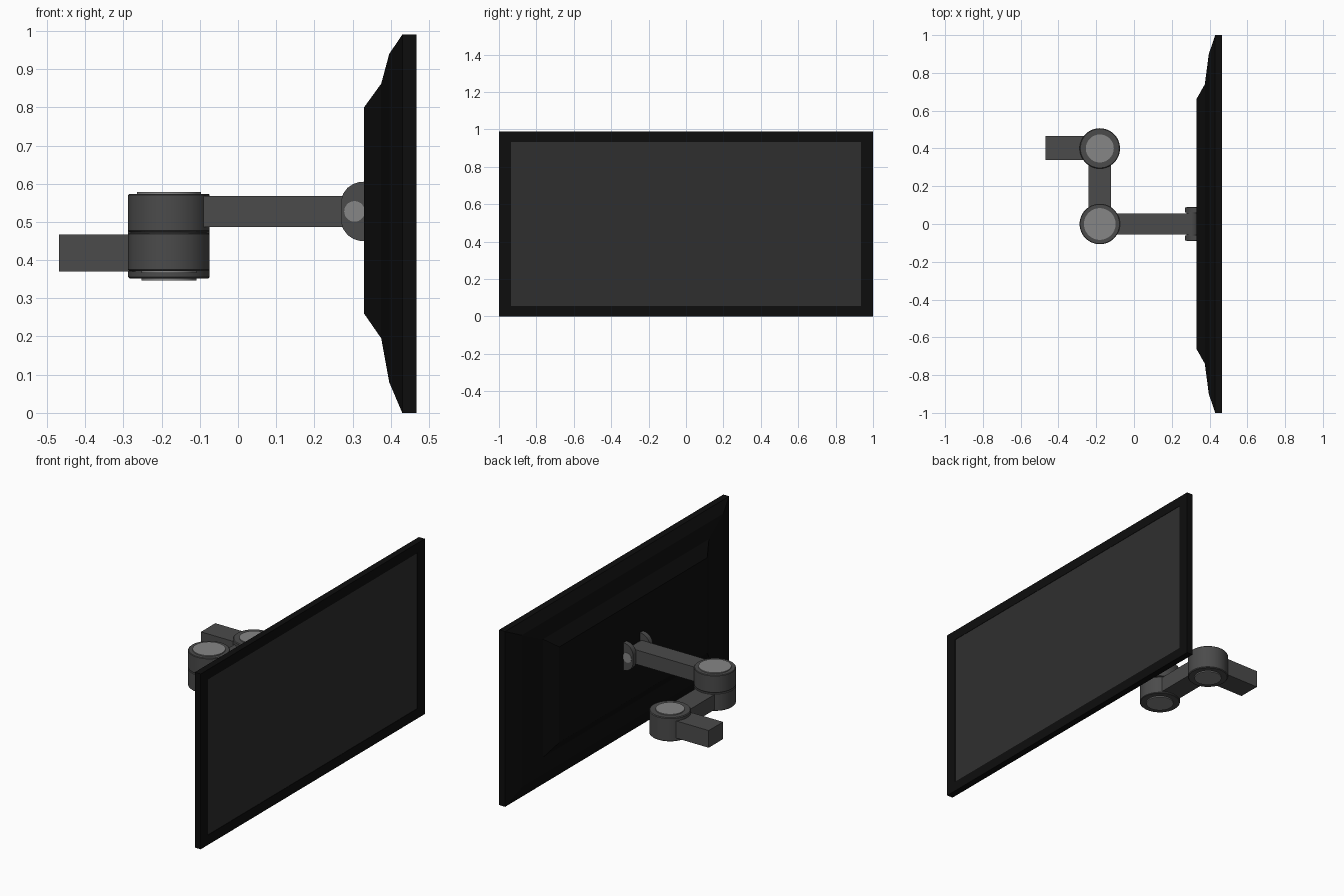
import bpy, bmesh, math

if "Cube" in bpy.data.objects:
    bpy.data.objects.remove(bpy.data.objects["Cube"])


def mat(name, v):
    m = bpy.data.materials.new(name)
    m.diffuse_color = (v, v, v, 1)
    m.use_nodes = True
    m.node_tree.nodes["Principled BSDF"].inputs["Base Color"].default_value = m.diffuse_color
    return m


BLACK, GLASS = mat("black_plastic", 0.004), mat("screen_glass", 0.028)
METAL, CAP = mat("dark_metal", 0.07), mat("light_cap", 0.24)


def finish(name, bm, material, smooth=False):
    bmesh.ops.recalc_face_normals(bm, faces=bm.faces)
    me = bpy.data.meshes.new(name)
    bm.to_mesh(me)
    bm.free()
    ob = bpy.data.objects.new(name, me)
    bpy.context.collection.objects.link(ob)
    me.materials.append(material)
    if smooth:
        bpy.ops.object.select_all(action='DESELECT')
        bpy.context.view_layer.objects.active = ob
        ob.select_set(True)
        bpy.ops.object.shade_smooth_by_angle(angle=math.radians(35))
    return ob


def box(name, x, y, z, material=METAL):
    bm = bmesh.new()
    bmesh.ops.create_cube(bm, size=1)
    for v in bm.verts:
        v.co = [(a + b) / 2 + c * (b - a) for (a, b), c in zip((x, y, z), v.co)]
    return finish(name, bm, material)


def lathe(name, cx, cy, profile, material=METAL, n=48):
    # profile of (radius, z) turned about a vertical axis, capped at both ends
    bm = bmesh.new()
    rings = [[bm.verts.new((cx + r * math.cos(2 * math.pi * i / n),
                            cy + r * math.sin(2 * math.pi * i / n), z))
              for i in range(n)] for r, z in profile]
    for a, b in zip(rings, rings[1:]):
        for i in range(n):
            j = (i + 1) % n
            bm.faces.new((a[i], a[j], b[j], b[i]))
    bm.faces.new(rings[0])
    bm.faces.new(rings[-1])
    return finish(name, bm, material, True)


def extrude_y(name, pts, y0, y1, material=METAL):
    bm = bmesh.new()
    f = bm.faces.new([bm.verts.new((x, y0, z)) for x, z in pts])
    ext = bmesh.ops.extrude_face_region(bm, geom=[f])
    for v in ext["geom"]:
        if isinstance(v, bmesh.types.BMVert):
            v.co.y = y1
    return finish(name, bm, material, True)


# Monitor housing: stepped rectangular sections (x, half width, z low, z high)
sections = [(0.33, 0.66, 0.26, 0.80), (0.375, 0.74, 0.195, 0.862),
            (0.396, 0.90, 0.08, 0.94), (0.43, 1.0, 0, 0.99),
            (0.467, 1.0, 0, 0.99), (0.467, 0.935, 0.056, 0.934),
            (0.463, 0.935, 0.056, 0.934)]
bm = bmesh.new()
loops = [[bm.verts.new((x, s * w, z)) for s, z in
          ((-1, lo), (1, lo), (1, hi), (-1, hi))] for x, w, lo, hi in sections]
for a, b in zip(loops, loops[1:]):
    for i in range(4):
        j = (i + 1) % 4
        bm.faces.new((a[i], a[j], b[j], b[i]))
bm.faces.new(loops[0])
bm.faces.new(loops[-1])
finish("monitor_housing", bm, BLACK)
box("screen_panel", (0.46, 0.465), (-0.935, 0.935), (0.056, 0.934), GLASS)

# Swivel hubs
HX, AY = -0.181, 0.4
lathe("wall_hub", HX, AY, [(0.103, 0.352), (0.107, 0.356), (0.107, 0.482), (0.103, 0.486)])
lathe("elbow_hub_lower", HX, 0, [(0.104, 0.372), (0.107, 0.375), (0.107, 0.468), (0.104, 0.471)])
lathe("elbow_hub_gap", HX, 0, [(0.1, 0.465), (0.1, 0.48)])
lathe("elbow_hub_upper", HX, 0, [(0.104, 0.474), (0.107, 0.477), (0.107, 0.57), (0.104, 0.573)])

# Light discs on the hub ends
for name, y, r, z0, z1 in (("wall_hub_top_cap", AY, 0.074, 0.48, 0.491),
                           ("wall_hub_bottom_cap", AY, 0.072, 0.346, 0.36),
                           ("elbow_top_cap", 0, 0.084, 0.565, 0.578),
                           ("elbow_bottom_cap", 0, 0.072, 0.366, 0.38)):
    lathe(name, HX, y, [(r, z0), (r, z1)], CAP)

# Arms
box("wall_arm", (-0.468, -0.2), (0.338, 0.466), (0.37, 0.467))
box("link_arm", (-0.241, -0.121), (0.05, 0.35), (0.38, 0.466))
box("screen_arm", (-0.15, 0.305), (-0.056, 0.056), (0.487, 0.568))

# Rounded arm tip and tilt pin
PX, PZ = 0.305, 0.5275


def circle(r, n=32):
    return [(PX + r * math.cos(2 * math.pi * i / n),
             PZ + r * math.sin(2 * math.pi * i / n)) for i in range(n)]


extrude_y("screen_arm_tip", circle(0.0405), -0.056, 0.056)
extrude_y("tilt_pin", circle(0.027), -0.091, 0.091, CAP)

# Bracket ears on the monitor back
half = [(0.335, 0.078), (0.318, 0.077), (0.302, 0.072), (0.287, 0.062),
        (0.275, 0.046), (0.269, 0.025)]
ear = [(x, PZ + d) for x, d in half] + [(x, PZ - d) for x, d in reversed(half)]
for name, s in (("bracket_ear_left", 1), ("bracket_ear_right", -1)):
    extrude_y(name, ear, s * 0.06, s * 0.088)
